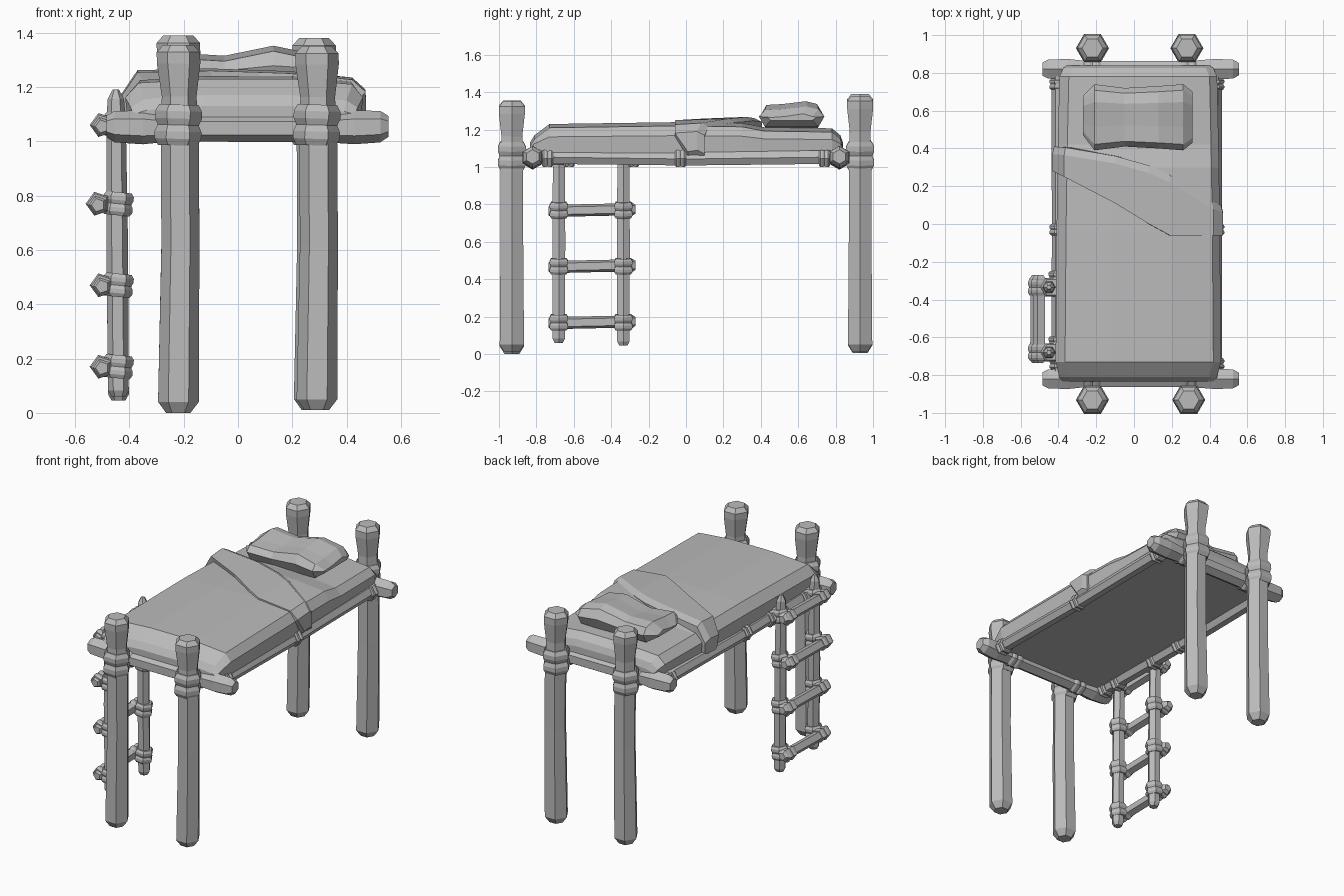
import bpy
import bmesh
import math
from mathutils import Vector

cube = bpy.data.objects.get("Cube")
if cube:
    bpy.data.objects.remove(cube, do_unlink=True)

grey = bpy.data.materials.new("plain_grey")
grey.use_nodes = True
grey.diffuse_color = (0.5, 0.5, 0.5, 1)
grey.node_tree.nodes["Principled BSDF"].inputs["Base Color"].default_value = (0.5, 0.5, 0.5, 1)


def loft(name, rings):
    """Skin a row of equal rings and cap both ends."""
    bm = bmesh.new()
    rows = [[bm.verts.new(p) for p in ring] for ring in rings]
    for a, b in zip(rows, rows[1:]):
        for i in range(len(a)):
            j = (i + 1) % len(a)
            bm.faces.new((a[i], a[j], b[j], b[i]))
    bm.faces.new(rows[0])
    bm.faces.new(rows[-1])
    bmesh.ops.recalc_face_normals(bm, faces=bm.faces)
    mesh = bpy.data.meshes.new(name)
    bm.to_mesh(mesh)
    bm.free()
    mesh.materials.append(grey)
    obj = bpy.data.objects.new(name, mesh)
    bpy.context.collection.objects.link(obj)
    return obj


def log(name, start, end, profile, sides=6, bow=(0, 0, 0)):
    """Rough pole: profile holds (fraction along, radius); bow bends its middle."""
    start, end, bow = Vector(start), Vector(end), Vector(bow)
    d = (end - start).normalized()
    side = Vector((1, 0, 0)) if abs(d.z) > 0.7 else Vector((-1, 0, 0))
    if abs(d.x) > 0.7:
        side = Vector((0, 0, 1))
    u = (side - d * side.dot(d)).normalized()
    v = d.cross(u)
    rings = []
    for t, r in profile:
        c = start.lerp(end, t) + bow * math.sin(math.pi * t)
        angles = [math.tau * i / sides for i in range(sides)]
        rings.append([c + u * r * math.cos(a) + v * r * math.sin(a) for a in angles])
    return loft(name, rings)


def rope(name, centre, axis, r, width, sides=6):
    """Lashing with two bulging turns."""
    c, half = Vector(centre), Vector(axis).normalized() * width / 2
    turns = [(0, .84), (.16, 1), (.34, 1), (.5, .88), (.66, 1), (.84, 1), (1, .84)]
    log(name, c - half, c + half, [(t, r * k) for t, k in turns], sides)


# Four corner posts with flared heads and lashings
for x, y, base, top, word in ((-.22, -.931, 0, 1.355, "front_right"), (.29, -.931, .01, 1.35, "front_left"),
                              (-.22, .931, .005, 1.39, "back_right"), (.28, .931, .01, 1.38, "back_left")):
    log(word + "_post", (x, y, base), (x, y, top),
        [(0, .045), (.03, .075), (.45, .07), (.72, .07), (.86, .064), (.95, .08), (.98, .08), (1, .055)],
        bow=(.008, 0, 0))
    rope(word + "_post_rope", (x, y, 1.06), (.03, 0, 1), .086, .15)

# End beams
for y, word in ((-.82, "front"), (.82, "back")):
    log(word + "_beam", (-.485, y, 1.055), (.555, y, 1.055),
        [(0, .04), (.03, .058), (.13, .062), (.22, .05), (.75, .05), (.88, .062), (.97, .058), (1, .038)],
        bow=(0, 0, -.01))
    for x in (-.22, .285):
        rope(word + "_beam_rope", (x, y, 1.048), (1, 0, 0), .062, .09)

# Side rails with lashings
for x, word in ((-.395, "right"), (.425, "left")):
    log(word + "_rail", (x, -.86, 1.055), (x, .86, 1.055),
        [(0, .03), (.03, .042), (.5, .04), (.97, .042), (1, .03)], bow=(0, 0, -.012))
    for y in (-.74, -.03, .74):
        rope(word + "_rail_rope", (x, y, 1.045), (0, 1, 0), .053, .06)

# Mattress: sections from foot to head as (y, top height, side inset)
sections = []
for y, top, inset in ((-.835, 1.13, .03), (-.81, 1.17, .02), (-.73, 1.23, 0), (-.05, 1.24, .005),
                      (.3, 1.235, .01), (.42, 1.212, .012), (.78, 1.207, .02), (.825, 1.17, .04), (.84, 1.13, .06)):
    l, r = -.415 + inset, .46 - inset
    shoulder = 1.05 + (top - 1.05) * .62
    sections.append([(l + .01, y, 1.05), (l, y, shoulder), (l + .05, y, top - .015), (-.12, y, top),
                     (.2, y, top), (r - .04, y, top - .02), (r, y, shoulder), (r - .01, y, 1.05)])
loft("mattress", sections)

# Turned-back blanket fold: (x, z, lower edge y, upper edge y)
fold = []
for x, z, a, b in ((-.425, 1.08, .29, .4), (-.432, 1.17, .28, .41), (-.37, 1.262, .25, .405),
                   (-.1, 1.268, .11, .36), (.08, 1.262, 0, .31), (.19, 1.258, -.06, .26),
                   (.42, 1.235, -.06, .12), (.47, 1.19, -.06, .1), (.472, 1.09, .01, .1)):
    fold.append([(x, a, z - .008), (x, b - .04, z), (x * .98, b, z - .02),
                 (x * .9, b, z - .06), (x * .9, a, z - .06)])
loft("blanket_fold", fold)

# Pillow: (x, front y, back y, bottom, top)
pillow = []
for x, a, b, low, top in ((-.27, .47, .68, 1.25, 1.28), (-.21, .39, .74, 1.215, 1.325), (-.05, .41, .72, 1.205, 1.315),
                          (.13, .4, .73, 1.205, 1.352), (.26, .39, .74, 1.215, 1.325), (.31, .43, .7, 1.25, 1.285)):
    mid, edge = (low + top) / 2, (b - a) * .18
    pillow.append([(x, a + edge / 2, low), (x, a, mid), (x, a + edge / 2, top - .02), (x, a + edge * 2, top - .015),
                   (x, b - edge * 1.5, top), (x, b - edge / 2, top - .015), (x, b, mid), (x, b - edge / 2, low)])
loft("pillow", pillow)

# Ladder poles, rungs and lashings
poles = ((-.68, .06, "front"), (-.335, .045, "back"))
rungs = ((.17, -.5), (.47, -.5), (.77, -.515), (1.06, -.5))
for y, base, word in poles:
    log(word + "_ladder_pole", (-.44, y, base), (-.45, y, 1.19),
        [(0, .025), (.02, .038), (.5, .04), (.9, .036), (.97, .03), (1, .012)])
for z, x in rungs:
    log("ladder_rung", (x, -.735, z - .005), (x, -.27, z + .005),
        [(0, .025), (.04, .038), (.25, .034), (.75, .034), (.96, .038), (1, .025)], 5)
    for y, base, word in poles:
        rope("pole_rope", (-.442, y, z), (.1, 0, 1), .056, .085)
        rope("rung_rope", (x, y, z), (0, 1, 0), .046, .085, 5)

# Lashings tying the ladder to the rail
for y, base, word in poles:
    rope("ladder_rail_rope", (-.4, y + .055, 1.045), (0, 1, 0), .053, .06)
